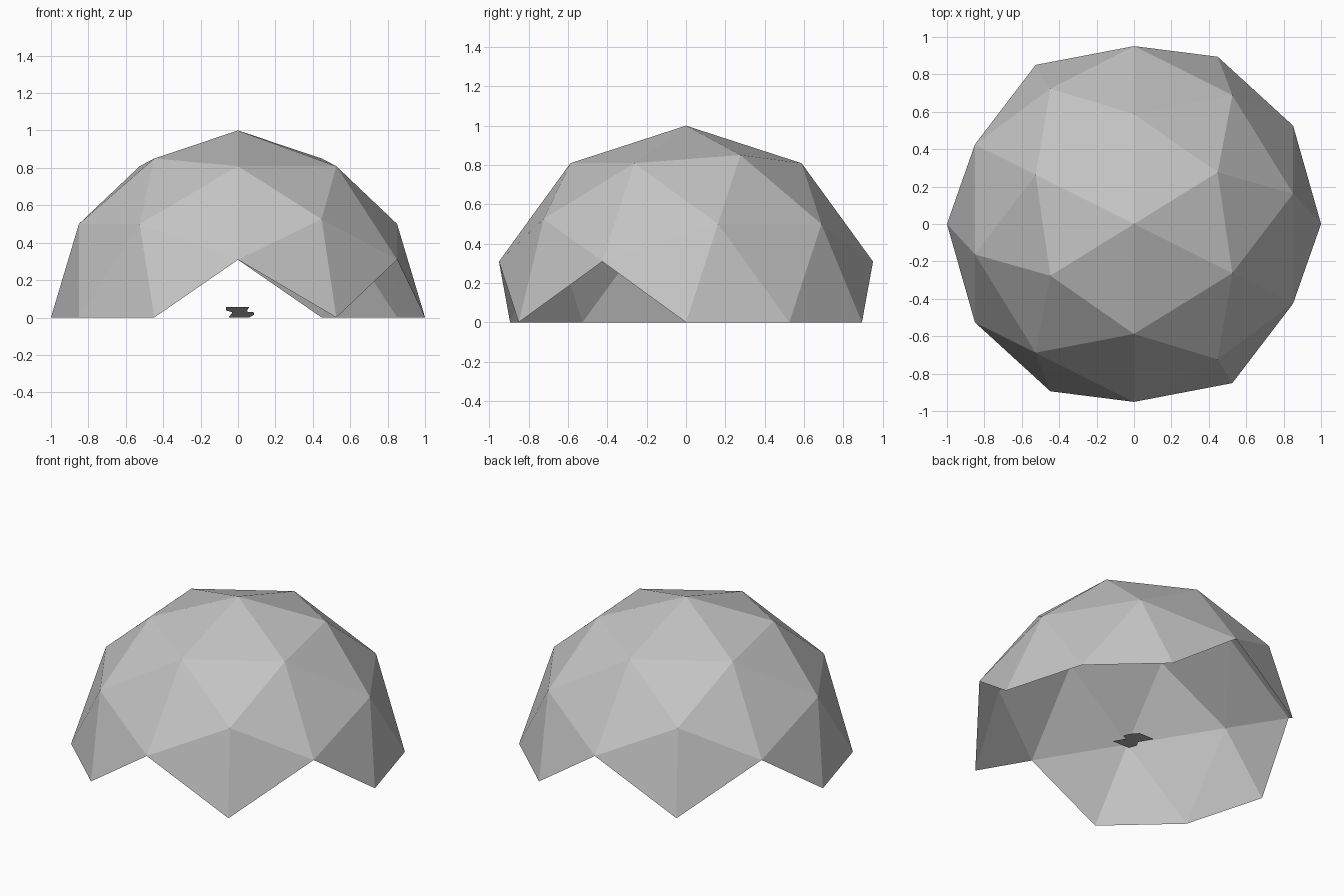
import bpy
import bmesh
import math
from itertools import combinations
from mathutils import Vector, Matrix

if "Cube" in bpy.data.objects:
    bpy.data.objects.remove(bpy.data.objects["Cube"])

grey = bpy.data.materials.new("panel grey")
grey.diffuse_color = (0.55, 0.55, 0.55, 1)
grey.use_nodes = True
grey.node_tree.nodes["Principled BSDF"].inputs["Base Color"].default_value = grey.diffuse_color


def add_object(name, bm):
    mesh = bpy.data.meshes.new(name)
    bm.to_mesh(mesh)
    bm.free()
    mesh.materials.append(grey)
    obj = bpy.data.objects.new(name, mesh)
    bpy.context.collection.objects.link(obj)
    return obj


# Icosahedron corners from three golden rectangles, with one edge on top
PHI = (1 + math.sqrt(5)) / 2
corners = []
for s in (-1, 1):
    for t in (-1, 1):
        corners += [Vector((s, 0, t * PHI)).normalized(),
                    Vector((s * PHI, t, 0)).normalized(),
                    Vector((0, s * PHI, t)).normalized()]

# Push every edge midpoint out to the sphere
mids = [(a + b).normalized() for a, b in combinations(corners, 2)
        if (a - b).length < 1.1]

# Geodesic shell: hull of all points, turned so two corners lie on the x axis
bm = bmesh.new()
turn = Matrix.Rotation(math.atan2(1, PHI), 3, 'Z')
for p in corners + mids:
    bm.verts.new(turn @ p)
bmesh.ops.convex_hull(bm, input=bm.verts[:])
bmesh.ops.recalc_face_normals(bm, faces=bm.faces[:])

# Keep only whole panels above the ground, which leaves four openings
low = [v for v in bm.verts if v.co.z < -0.001]
bmesh.ops.delete(bm, geom=low, context='VERTS')
add_object("dome_shell", bm)

# Small tilted sheet lying in the middle of the floor
outline = [(0.06, -0.125), (0.045, -0.02), (0.085, 0.0), (0.085, 0.06),
           (0.06, 0.125), (-0.05, 0.125), (-0.03, 0.0),
           (-0.065, -0.05), (-0.065, -0.125)]
bm = bmesh.new()
bm.faces.new([bm.verts.new((x, y, 0.0275 - 0.22 * y)) for x, y in outline])
bmesh.ops.triangulate(bm, faces=bm.faces[:])
add_object("floor_sheet", bm)
